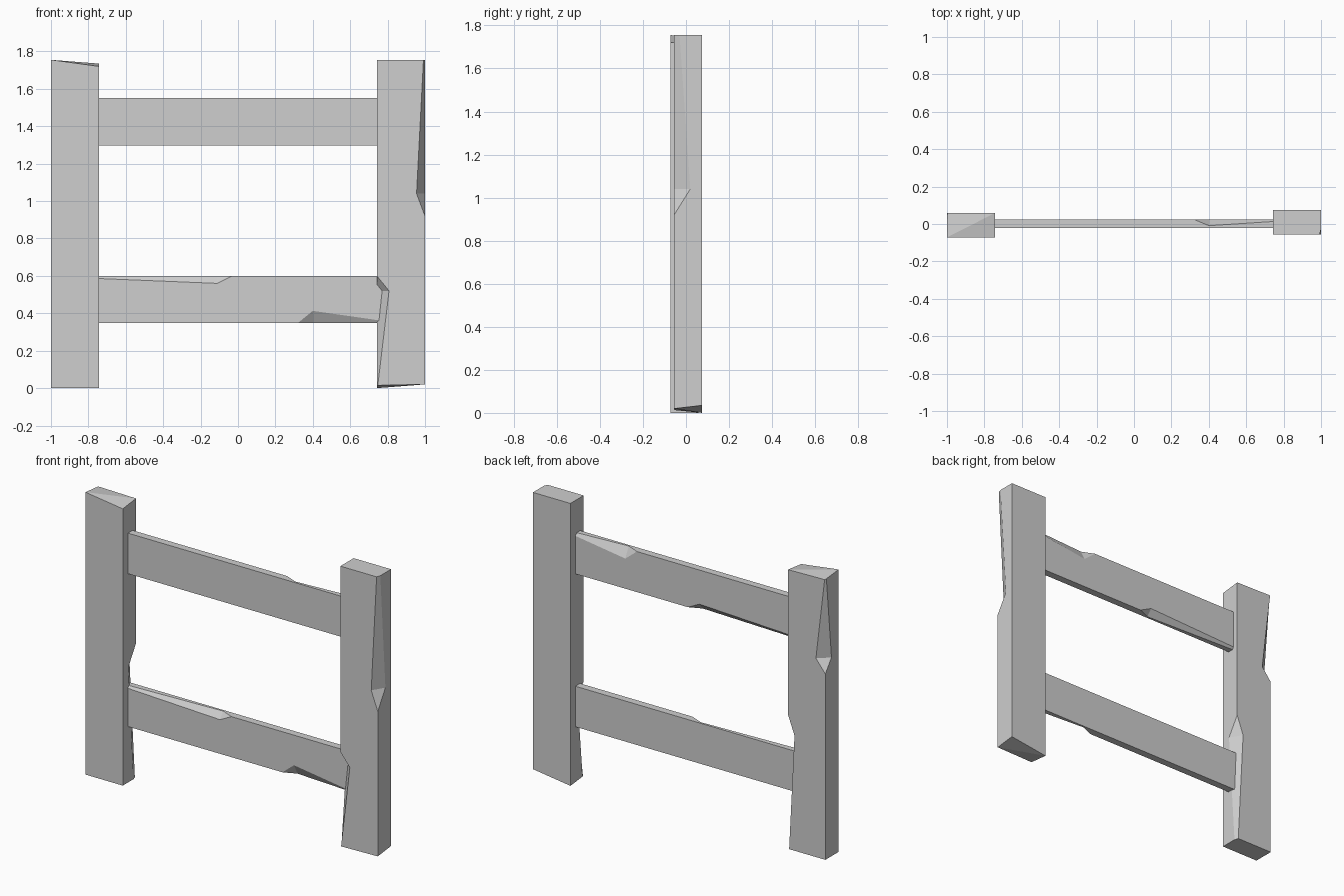
import bpy
import bmesh
from mathutils import Matrix

old = bpy.data.objects.get("Cube")
if old:
    bpy.data.objects.remove(old, do_unlink=True)

# Single plain grey
GREY = (0.62, 0.62, 0.62, 1)
grey = bpy.data.materials.new("plain_grey")
grey.use_nodes = True
grey.diffuse_color = GREY
grey.node_tree.nodes["Principled BSDF"].inputs["Base Color"].default_value = GREY


def chipped_beam(name, width, depth, stations, start_lift, matrix):
    """Loft a box along z whose two front edges are chipped.
    Each station is (z, left chip, right chip); a chip is (across, inward)."""
    bm = bmesh.new()
    w, d = width / 2, depth / 2
    rings = []
    for i, (z, (la, li), (ra, ri)) in enumerate(stations):
        ring = [(-w, d), (-w, li - d), (la - w, -d),
                (w - ra, -d), (w, ri - d), (w, d)]
        lift = start_lift if i == 0 else [0] * len(ring)
        rings.append([bm.verts.new((x, y, z + h)) for (x, y), h in zip(ring, lift)])
    count = len(rings[0])
    for low, high in zip(rings, rings[1:]):
        for i in range(count):
            j = (i + 1) % count
            bm.faces.new((low[i], low[j], high[j], high[i]))
    # Fan the uneven sawn end, close the level one
    for i in range(1, count - 1):
        bm.faces.new((rings[0][0], rings[0][i + 1], rings[0][i]))
    bm.faces.new(rings[-1])
    bmesh.ops.remove_doubles(bm, verts=bm.verts, dist=0.0005)
    bmesh.ops.transform(bm, matrix=matrix, verts=bm.verts)
    bmesh.ops.recalc_face_normals(bm, faces=bm.faces)
    mesh = bpy.data.meshes.new(name)
    bm.to_mesh(mesh)
    bm.free()
    mesh.materials.append(grey)
    obj = bpy.data.objects.new(name, mesh)
    bpy.context.collection.objects.link(obj)
    return obj


NONE = (0, 0)
HEIGHT = 1.755
turn_over = Matrix.Rotation(3.14159265, 4, "X")

# Posts: the right-hand one is the same beam turned end over end
post = [(0, (0.005, 0.01), NONE), (0.52, (0.065, 0.06), NONE), (0.6, NONE, NONE),
        (0.92, NONE, NONE), (1.04, NONE, (0.045, 0.075)),
        (HEIGHT, NONE, (0.008, 0.025))]
sawn_end = [0, 0.012, 0.015, 0.02, 0.02, 0.035]
chipped_beam("left_post", 0.257, 0.13, post, sawn_end,
             Matrix.Translation((0.871, 0.01, 0)))
chipped_beam("right_post", 0.257, 0.13, post, sawn_end,
             Matrix.Translation((-0.871, -0.006, HEIGHT)) @ turn_over)

# Rails: lay the beam along x; the upper one is turned over
rail = [(-0.77, (0.013, 0.008), NONE), (-0.11, (0.04, 0.034), NONE),
        (-0.03, NONE, NONE), (0.32, NONE, NONE),
        (0.40, NONE, (0.065, 0.034)), (0.77, NONE, (0.012, 0.01))]
lay_down = Matrix(((0, 0, 1, 0), (0, 1, 0, 0), (-1, 0, 0, 0), (0, 0, 0, 1)))
level = [0] * 6
chipped_beam("lower_rail", 0.252, 0.046, rail, level,
             Matrix.Translation((0, 0.002, 0.474)) @ lay_down)
chipped_beam("upper_rail", 0.252, 0.046, rail, level,
             Matrix.Translation((0, 0.002, 1.424)) @ turn_over @ lay_down)
